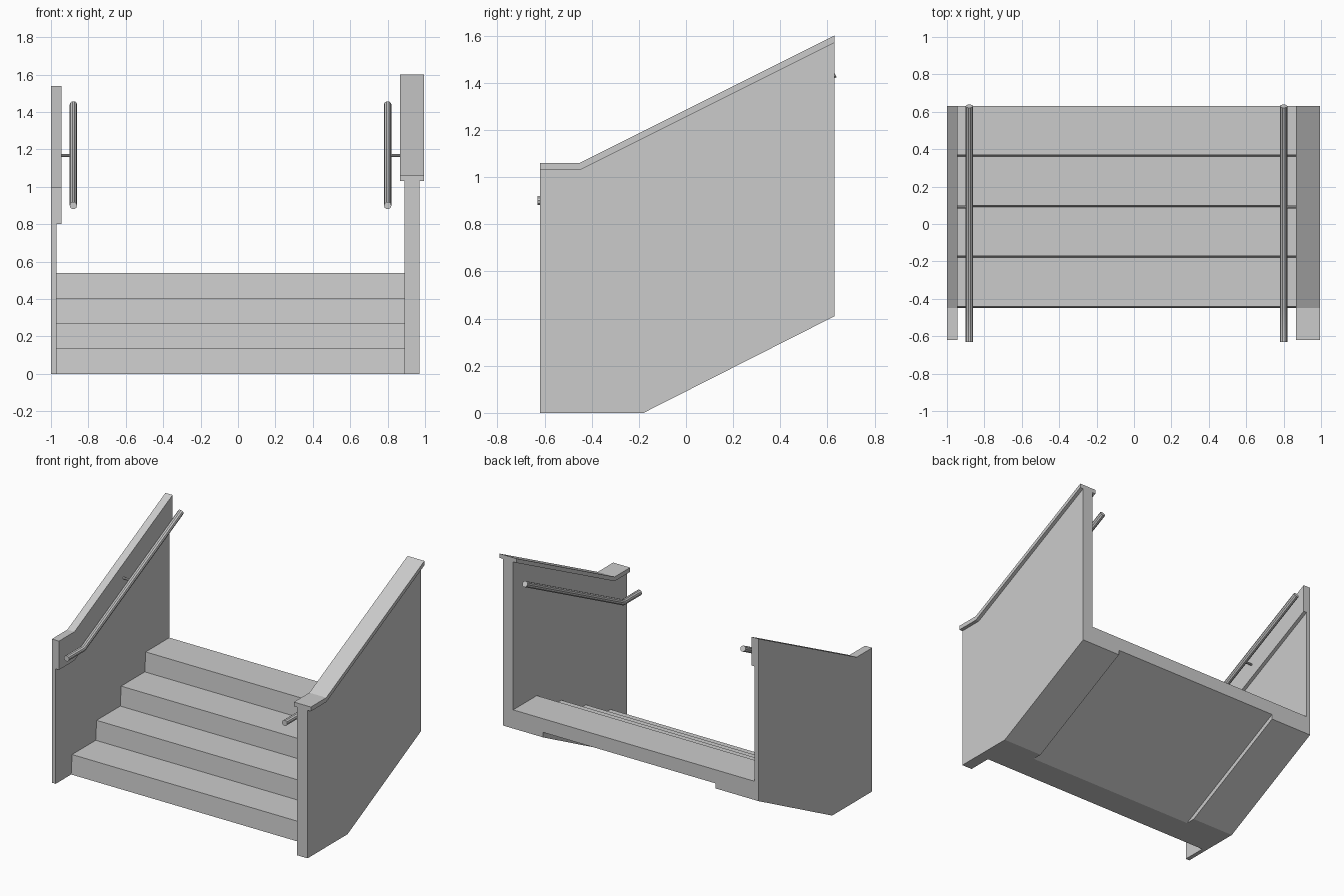
import bpy
import bmesh
from mathutils import Vector

cube = bpy.data.objects.get("Cube")
if cube:
    bpy.data.objects.remove(cube, do_unlink=True)

# Single painted grey
grey = bpy.data.materials.new("plain grey")
grey.use_nodes = True
colour = (0.6, 0.6, 0.6, 1)
grey.diffuse_color = colour
grey.node_tree.nodes["Principled BSDF"].inputs["Base Color"].default_value = colour

FRONT, KINK, BACK = -0.62, -0.45, 0.63   # y stations shared by walls and rails
RISE = 0.54                              # climb between KINK and BACK


def finish(name, bm):
    bmesh.ops.recalc_face_normals(bm, faces=bm.faces)
    mesh = bpy.data.meshes.new(name)
    bm.to_mesh(mesh)
    bm.free()
    mesh.materials.append(grey)
    obj = bpy.data.objects.new(name, mesh)
    bpy.context.collection.objects.link(obj)
    return obj


def extrude_profile(name, profile, x0, x1):
    """Sweep a (y, z) outline from x0 to x1."""
    bm = bmesh.new()
    face = bm.faces.new([bm.verts.new((x0, y, z)) for y, z in profile])
    moved = bmesh.ops.extrude_face_region(bm, geom=[face])["geom"]
    bmesh.ops.translate(bm, vec=(x1 - x0, 0, 0),
                        verts=[v for v in moved if isinstance(v, bmesh.types.BMVert)])
    return finish(name, bm)


def band(low, high):
    """Outline that runs level, then climbs with the stair."""
    return [(FRONT, low), (KINK, low), (BACK, low + RISE),
            (BACK, high + RISE), (KINK, high), (FRONT, high)]


def tube(name, points, radius, sides=16):
    """Round bar swept along a path in space."""
    curve = bpy.data.curves.new(name, "CURVE")
    curve.dimensions = "3D"
    curve.bevel_depth = radius
    curve.bevel_resolution = sides // 4 - 1
    curve.use_fill_caps = True
    spline = curve.splines.new("POLY")
    spline.points.add(len(points) - 1)
    for p, co in zip(spline.points, points):
        p.co = (*co, 1)
    curve.materials.append(grey)
    obj = bpy.data.objects.new(name, curve)
    bpy.context.collection.objects.link(obj)
    bpy.ops.object.select_all(action="DESELECT")
    obj.select_set(True)
    bpy.context.view_layer.objects.active = obj
    bpy.ops.object.convert(target="MESH")
    bpy.ops.object.shade_smooth_by_angle()
    return bpy.context.object


# Side walls: flat foot, sloped soffit, sloped top
def wall_outline(top):
    return [(FRONT, 0), (-0.18, 0), (BACK, 0.41),
            (BACK, top + RISE), (KINK, top), (FRONT, top)]


extrude_profile("left_wall", wall_outline(1.03), 0.89, 0.97)
extrude_profile("left_wall_cap", band(1.03, 1.06), 0.865, 0.995)
extrude_profile("right_wall", wall_outline(0.99), -1.0, -0.97)
extrude_profile("right_wall_band", band(0.80, 1.0), -1.0, -0.945)

# Stair flight: four slightly raked risers over a sloped soffit
steps = []
for i in range(4):
    y = -0.445 + 0.27 * i
    steps += [(y - 0.005, 0.135 * i), (y + 0.005, 0.135 * (i + 1))]
soffit = [(BACK, 0.54), (BACK, 0.445), (-0.25, 0)]
extrude_profile("stair_flight", steps + soffit, -0.97, 0.89)

# Thicker haunches either side of the recessed soffit
haunch = [(-0.25, 0), (-0.18, 0), (BACK, 0.41), (BACK, 0.445)]
extrude_profile("left_haunch", haunch, 0.66, 0.89)
extrude_profile("right_haunch", haunch, -0.97, -0.67)

# Handrails with a single bracket each
for side, x, wall_x in (("left", 0.80, 0.895), ("right", -0.88, -0.95)):
    tube(side + "_handrail",
         [(x, -0.63, 0.90), (x, KINK, 0.90), (x, BACK, 0.90 + RISE)], 0.02)
    tube(side + "_rail_bracket", [(x, 0.09, 1.168), (wall_x, 0.09, 1.168)], 0.008, 12)
